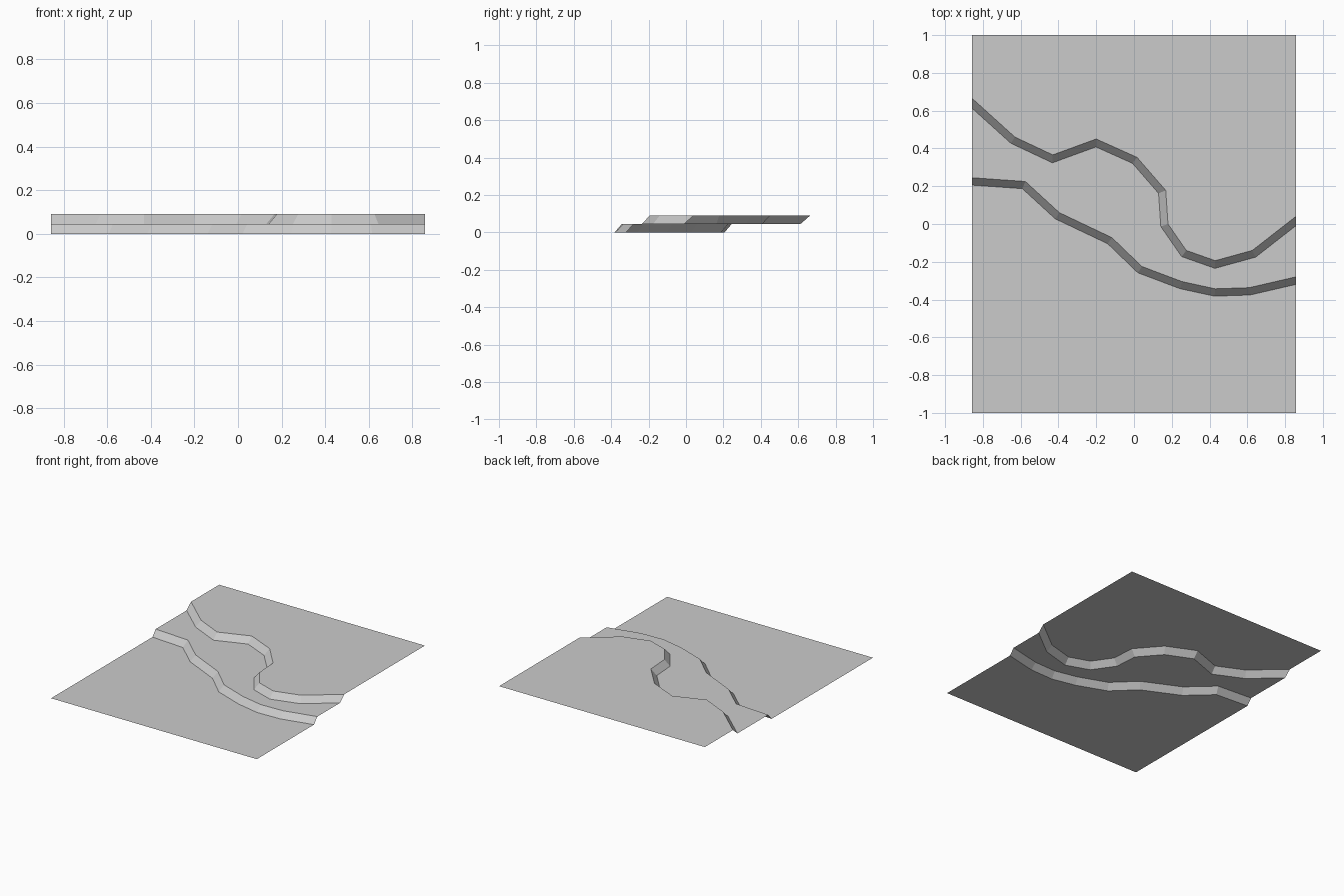
import bpy
import bmesh
from mathutils import Vector

HALF_WIDTH = 0.857
HALF_DEPTH = 1.0
STEP = 0.0455      # height of each terrace
RUN = 0.039        # horizontal run of each bank

# Crest lines of the two banks, from left edge to right edge
FRONT_CREST = [(-HALF_WIDTH, .245), (-.575, .225), (-.395, .06), (-.117, -.072),
               (.042, -.225), (.255, -.305), (.43, -.343), (.61, -.337),
               (HALF_WIDTH, -.28)]
BACK_CREST = [(-HALF_WIDTH, .665), (-.63, .46), (-.43, .366), (-.2, .45),
              (.016, .353), (.168, .178), (.18, 0), (.277, -.14),
              (.43, -.194), (.626, -.14), (HALF_WIDTH, .04)]


def make_material(name, value):
    material = bpy.data.materials.new(name)
    material.use_nodes = True
    colour = (value, value, value, 1)
    material.diffuse_color = colour
    material.node_tree.nodes["Principled BSDF"].inputs["Base Color"].default_value = colour
    return material


def foot_line(crest):
    """Offset a crest line towards the front by RUN, with mitred corners."""
    points = [Vector(p) for p in crest]
    normals = []
    for start, end in zip(points, points[1:]):
        along = (end - start).normalized()
        normals.append(Vector((along.y, -along.x)))
    foot = []
    for i, point in enumerate(points):
        if i == 0 or i == len(points) - 1:
            # The ends slide along the straight side of the terrain
            normal = normals[0] if i == 0 else normals[-1]
            foot.append(point + Vector((0, RUN / normal.y)))
        else:
            before, after = normals[i - 1], normals[i]
            foot.append(point + (before + after) * RUN / (1 + before.dot(after)))
    return foot


def build_sheet(name, faces, material):
    """Make an open sheet from a list of faces given as corner positions."""
    mesh = bpy.data.meshes.new(name)
    bm = bmesh.new()
    for corners in faces:
        bm.faces.new([bm.verts.new(corner) for corner in corners])
    bmesh.ops.remove_doubles(bm, verts=bm.verts, dist=0.0001)
    bm.normal_update()
    for face in bm.faces:
        if face.normal.z < 0:
            face.normal_flip()
    bm.to_mesh(mesh)
    bm.free()
    mesh.materials.append(material)
    sheet = bpy.data.objects.new(name, mesh)
    bpy.context.collection.objects.link(sheet)
    return sheet


def terrace(name, front, back, height, material):
    """Flat ground between a front line and a back line."""
    outline = list(front) + list(reversed(back))
    build_sheet(name, [[(x, y, height) for x, y in outline]], material)


def bank(name, foot, crest, height, material):
    """Sloping strip that climbs one step from foot to crest."""
    low = [(x, y, height) for x, y in foot]
    high = [(x, y, height + STEP) for x, y in crest]
    strip = zip(low, low[1:], high[1:], high)
    build_sheet(name, list(strip), material)


default_cube = bpy.data.objects.get("Cube")
if default_cube:
    bpy.data.objects.remove(default_cube, do_unlink=True)

grey = make_material("ground_grey", 0.6)
front_edge = [(-HALF_WIDTH, -HALF_DEPTH), (HALF_WIDTH, -HALF_DEPTH)]
back_edge = [(-HALF_WIDTH, HALF_DEPTH), (HALF_WIDTH, HALF_DEPTH)]
front_foot = foot_line(FRONT_CREST)
back_foot = foot_line(BACK_CREST)

# Three flat levels, rising from front to back
terrace("lower_terrace", front_edge, front_foot, 0, grey)
terrace("middle_terrace", FRONT_CREST, back_foot, STEP, grey)
terrace("upper_terrace", BACK_CREST, back_edge, 2 * STEP, grey)

# Banks joining the levels
bank("front_bank", front_foot, FRONT_CREST, 0, grey)
bank("back_bank", back_foot, BACK_CREST, STEP, grey)
